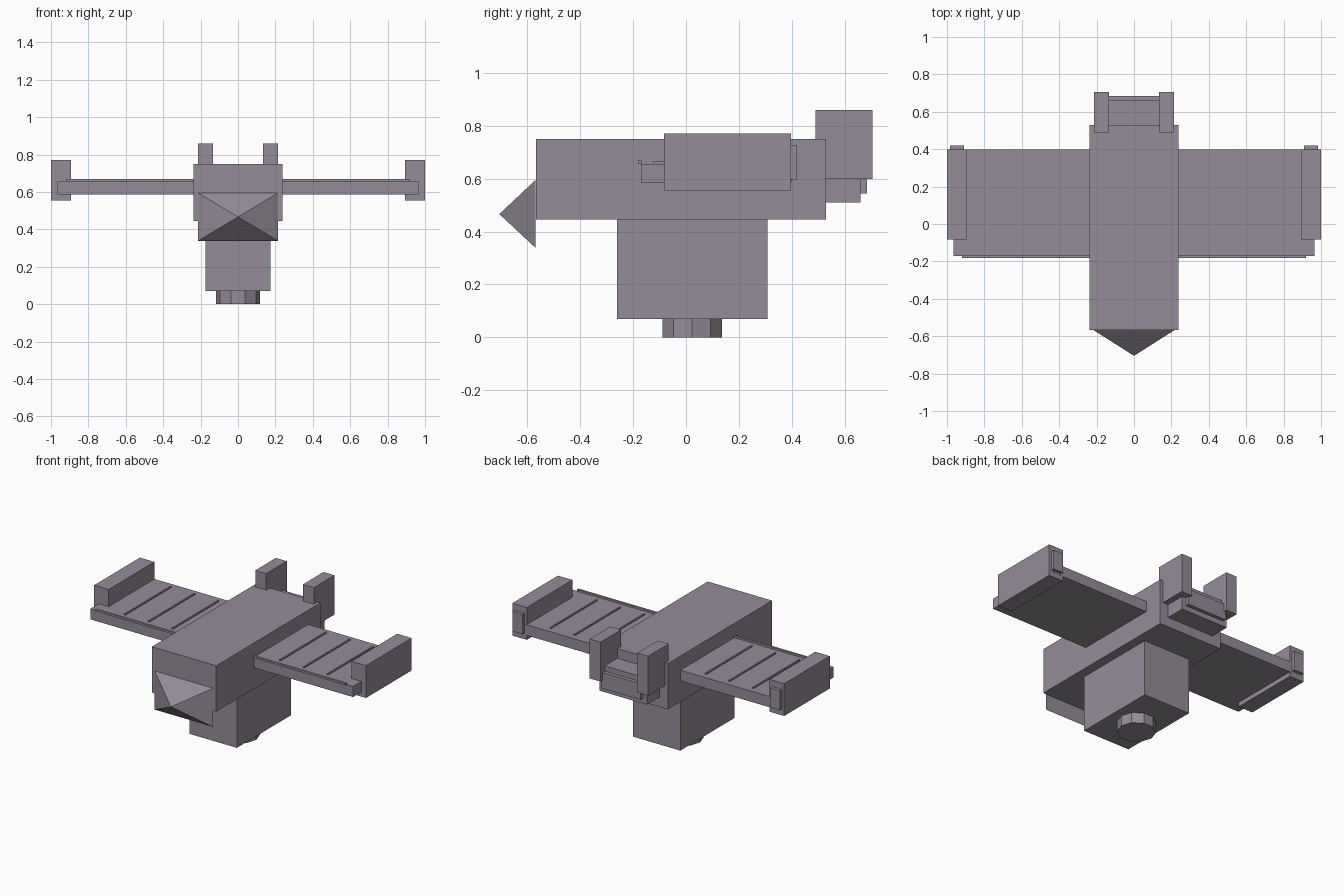
import bpy, bmesh
from math import pi
from mathutils import Matrix, Vector

if "Cube" in bpy.data.objects:
    bpy.data.objects.remove(bpy.data.objects["Cube"])

# Dark purplish grey for the whole model
paint = bpy.data.materials.new("dark_grey")
paint.diffuse_color = (0.30, 0.264, 0.32, 1)
paint.use_nodes = True
paint.node_tree.nodes["Principled BSDF"].inputs["Base Color"].default_value = paint.diffuse_color


def finish(name, bm):
    bmesh.ops.recalc_face_normals(bm, faces=bm.faces)
    me = bpy.data.meshes.new(name)
    bm.to_mesh(me)
    bm.free()
    me.materials.append(paint)
    ob = bpy.data.objects.new(name, me)
    bpy.context.collection.objects.link(ob)
    return ob


def box(name, x, y, z):
    """Box from (min, max) ranges on each axis."""
    bm = bmesh.new()
    bmesh.ops.create_cube(bm, size=1)
    for v in bm.verts:
        v.co = Vector([(r[0] + r[1]) / 2 + c * (r[1] - r[0])
                       for r, c in zip((x, y, z), v.co)])
    return finish(name, bm)


def pair(name, x, y, z):
    """A box on the right and its mirror image on the left."""
    box("right_" + name, x, y, z)
    box("left_" + name, (-x[1], -x[0]), y, z)


# Fuselage and the block slung below it
box("fuselage", (-0.237, 0.237), (-0.567, 0.528), (0.445, 0.75))
box("belly_block", (-0.174, 0.174), (-0.26, 0.308), (0.07, 0.445))

# Round foot
bm = bmesh.new()
bmesh.ops.create_cone(bm, cap_ends=True, segments=10, radius1=0.118, radius2=0.118, depth=0.07,
                      matrix=Matrix.Translation((0, 0.023, 0.035)) @ Matrix.Rotation(pi / 2, 4, 'Z'))
finish("round_foot", bm)

# Pyramid nose
bm = bmesh.new()
base = [bm.verts.new((x, -0.568, z)) for x, z in
        ((-0.215, 0.338), (0.215, 0.338), (0.215, 0.595), (-0.215, 0.595))]
tip = bm.verts.new((0, -0.705, 0.466))
bm.faces.new(base)
for i in range(4):
    bm.faces.new((base[i], base[(i + 1) % 4], tip))
finish("nose", bm)

# Wings with leading edge strips and raised ribs
pair("wing", (0.22, 0.965), (-0.17, 0.398), (0.585, 0.656))
pair("leading_edge", (0.22, 0.92), (-0.182, -0.168), (0.655, 0.668))
for i, x in enumerate((0.395, 0.57, 0.745)):
    pair(f"wing_rib_{i + 1}", (x - 0.005, x + 0.005), (-0.125, 0.36), (0.65, 0.664))

# Wing tip pods with rear caps
pair("tip_pod", (0.893, 1.0), (-0.083, 0.397), (0.555, 0.77))
pair("pod_rear_cap", (0.91, 0.983), (0.39, 0.419), (0.597, 0.727))

# Tail fins, tail block and rear lip
pair("tail_fin", (0.135, 0.215), (0.489, 0.705), (0.598, 0.86))
box("tail_block", (-0.175, 0.175), (0.52, 0.66), (0.51, 0.685))
box("tail_lip", (-0.145, 0.145), (0.655, 0.684), (0.544, 0.65))
